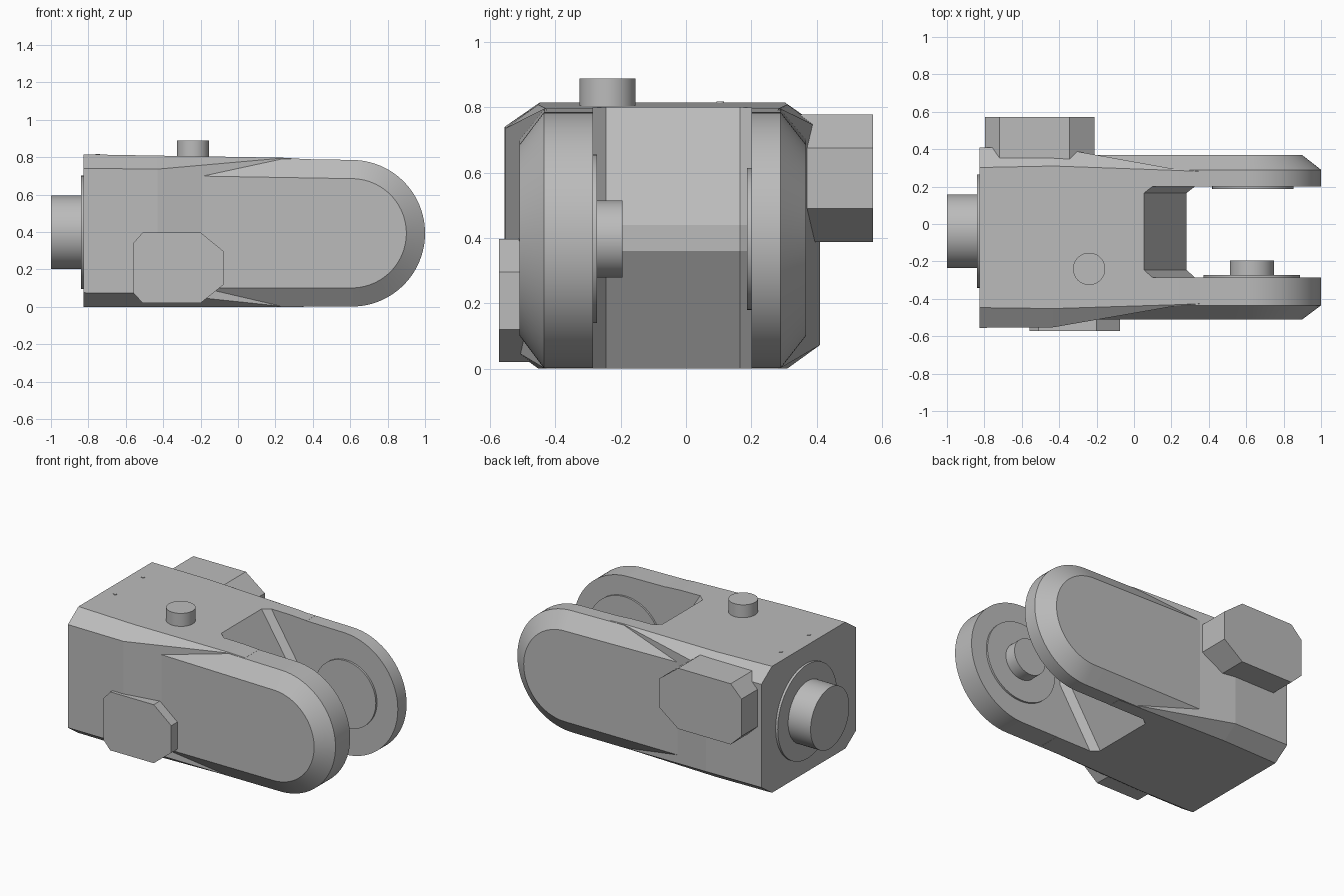
import bpy, bmesh, math
from mathutils import Vector

if "Cube" in bpy.data.objects:
    bpy.data.objects.remove(bpy.data.objects["Cube"], do_unlink=True)

grey = bpy.data.materials.new("plain_grey")
grey.use_nodes = True
grey.diffuse_color = (0.5, 0.5, 0.5, 1)
grey.node_tree.nodes["Principled BSDF"].inputs["Base Color"].default_value = (0.5, 0.5, 0.5, 1)


def loft(name, sections, smooth=False):
    """Skin a list of equally long point rings and cap both ends."""
    bm = bmesh.new()
    rings = [[bm.verts.new(p) for p in ring] for ring in sections]
    for a, b in zip(rings, rings[1:]):
        for i in range(len(a)):
            j = (i + 1) % len(a)
            bm.faces.new((a[i], a[j], b[j], b[i]))
    bm.faces.new(rings[0])
    bm.faces.new(rings[-1])
    bmesh.ops.recalc_face_normals(bm, faces=bm.faces)
    mesh = bpy.data.meshes.new(name)
    bm.to_mesh(mesh)
    bm.free()
    mesh.materials.append(grey)
    obj = bpy.data.objects.new(name, mesh)
    bpy.context.collection.objects.link(obj)
    if smooth:
        bpy.ops.object.select_all(action='DESELECT')
        obj.select_set(True)
        bpy.context.view_layer.objects.active = obj
        bpy.ops.object.shade_smooth_by_angle(angle=math.radians(25))
    return obj


def cylinder(name, start, end, radius, sides=64):
    start, end = Vector(start), Vector(end)
    turn = (end - start).to_track_quat('Z', 'Y')
    ring = [turn @ Vector((radius * math.cos(t), radius * math.sin(t), 0))
            for t in (2 * math.pi * i / sides for i in range(sides))]
    return loft(name, [[c + p for p in ring] for c in (start, end)], True)


def plate(name, outline, y0, y1):
    return loft(name, [[(x, y, z) for x, z in outline] for y in (y0, y1)])


def body_section(x, right, left, top, chamfer, drop):
    """Rectangle across y and z with four chamfered corners."""
    c, d = chamfer, drop
    return [(x, right + c, top), (x, left - c, top), (x, left, top - d), (x, left, d),
            (x, left - c, 0), (x, right + c, 0), (x, right, d), (x, right, top - d)]


# Main block, tapering into the fork
body = loft("body", [
    body_section(-0.825, -0.555, 0.41, 0.815, 0.108, 0.075),
    body_section(-0.43, -0.552, 0.41, 0.808, 0.1, 0.072),
    body_section(0.24, -0.435, 0.29, 0.797, 0.004, 0.002),
    body_section(0.35, -0.43, 0.285, 0.79, 0.004, 0.004)])

# Slot between the fork arms, with a wedge shaped back wall
def slot_ring(x, z):
    return [(x, -0.245, z), (x, 0.165, z), (x + 0.045, 0.2, z),
            (1.2, 0.2, z), (1.2, -0.285, z), (x + 0.045, -0.285, z)]

cutter = loft("slot_cutter", [slot_ring(x, z) for x, z in (
    (0.04, -0.02), (0.28, 0.36), (0.28, 0.44), (0.04, 0.82))])
cutter.hide_render = True
cutter.hide_viewport = True
cut = body.modifiers.new("slot", 'BOOLEAN')
cut.operation = 'DIFFERENCE'
cut.solver = 'EXACT'
cut.object = cutter


# Fork arms: rounded tips, bevelled on the outer face only
def arm_ring(y, inset):
    r = 0.392 - inset
    arc = [math.pi * (0.5 - i / 48) for i in range(49)]
    ring = [(0.608 + r * math.cos(t), y, 0.393 + r * math.sin(t)) for t in arc]
    return [(-0.4, y, 0.802 - inset)] + ring + [(-0.4, y, 0.001 + inset)]

for side, inner, edge, outer in (("right", -0.285, -0.435, -0.51), ("left", 0.2, 0.29, 0.368)):
    loft(side + "_fork_arm", [arm_ring(inner, 0), arm_ring(edge, 0), arm_ring(outer, 0.1)], True)

# Round bosses and pivot pin inside the fork
cylinder("right_boss", (0.63, -0.3, 0.397), (0.63, -0.273, 0.397), 0.258)
cylinder("left_boss", (0.635, 0.22, 0.397), (0.635, 0.187, 0.397), 0.217)
cylinder("pivot_pin", (0.63, -0.3, 0.397), (0.63, -0.195, 0.397), 0.118)

# Rear shaft with its flange
cylinder("shaft_flange", (-0.8, -0.038, 0.398), (-0.84, -0.038, 0.398), 0.303)
cylinder("rear_shaft", (-0.8, -0.038, 0.398), (-1, -0.038, 0.398), 0.197)

# Top button and two small studs
cylinder("top_button", (-0.24, -0.24, 0.75), (-0.24, -0.24, 0.888), 0.086)
for i, y in enumerate((0.105, -0.18)):
    cylinder(f"stud_{i + 1}", (-0.75, y, 0.78), (-0.75, y, 0.817), 0.012, 24)

# Chamfered side housings
plate("front_housing", [(-0.51, 0.397), (-0.56, 0.34), (-0.56, 0.075), (-0.51, 0.02),
                        (-0.2, 0.02), (-0.075, 0.12), (-0.075, 0.295), (-0.2, 0.397)], -0.573, -0.45)
plate("back_housing", [(-0.72, 0.778), (-0.797, 0.7), (-0.797, 0.46), (-0.72, 0.387),
                       (-0.345, 0.387), (-0.21, 0.49), (-0.21, 0.675), (-0.345, 0.778)], 0.28, 0.573)
